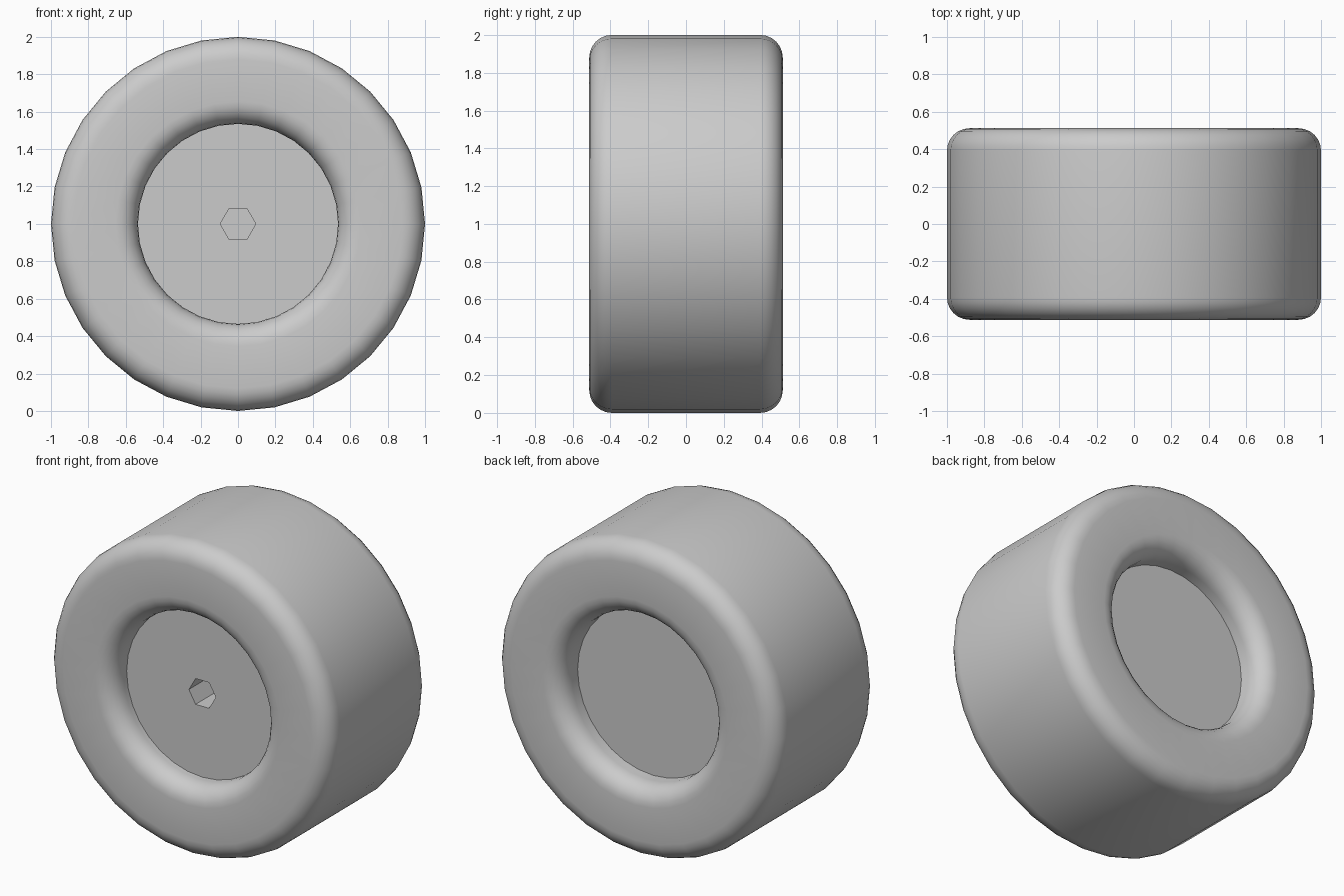
import bpy, bmesh
from math import cos, sin, pi, radians

SEGMENTS = 32
HALF_WIDTH = 0.512
OUTER, INNER, ROUND = 1.0, 0.535, 0.12
ROUND_STEPS = 6

if "Cube" in bpy.data.objects:
    bpy.data.objects.remove(bpy.data.objects["Cube"], do_unlink=True)

grey = bpy.data.materials.new("plain grey")
grey.use_nodes = True
colour = (0.6, 0.6, 0.6, 1)
grey.diffuse_color = colour
grey.node_tree.nodes["Principled BSDF"].inputs["Base Color"].default_value = colour


def make_object(name, bm):
    bmesh.ops.recalc_face_normals(bm, faces=bm.faces)
    mesh = bpy.data.meshes.new(name)
    bm.to_mesh(mesh)
    bm.free()
    mesh.materials.append(grey)
    obj = bpy.data.objects.new(name, mesh)
    bpy.context.collection.objects.link(obj)
    return obj


def lathe_ring(name, profile, sides):
    """Turn a closed (radius, y) profile around the wheel axle."""
    bm = bmesh.new()
    rings = []
    for i in range(sides):
        a = 2 * pi * i / sides
        rings.append([bm.verts.new((r * cos(a), y, 1 + r * sin(a))) for r, y in profile])
    n = len(profile)
    for i in range(sides):
        here, after = rings[i], rings[(i + 1) % sides]
        for j in range(n):
            k = (j + 1) % n
            bm.faces.new((here[j], here[k], after[k], after[j]))
    return make_object(name, bm)


def prism(name, radius, y0, y1, sides):
    """Solid prism along the axle."""
    bm = bmesh.new()
    ends = []
    for y in (y0, y1):
        ends.append([bm.verts.new((radius * cos(2 * pi * i / sides), y,
                                   1 + radius * sin(2 * pi * i / sides)))
                     for i in range(sides)])
        bm.faces.new(ends[-1])
    for i in range(sides):
        j = (i + 1) % sides
        bm.faces.new((ends[0][i], ends[0][j], ends[1][j], ends[1][i]))
    return make_object(name, bm)


def smooth(obj):
    bpy.ops.object.select_all(action="DESELECT")
    obj.select_set(True)
    bpy.context.view_layer.objects.active = obj
    bpy.ops.object.shade_smooth_by_angle(angle=radians(35))


# Tyre: thick ring whose four corners are rounded
corners = [(OUTER - ROUND, HALF_WIDTH - ROUND, 0),
           (INNER + ROUND, HALF_WIDTH - ROUND, 1),
           (INNER + ROUND, ROUND - HALF_WIDTH, 2),
           (OUTER - ROUND, ROUND - HALF_WIDTH, 3)]
profile = []
for r, y, quarter in corners:
    for s in range(ROUND_STEPS + 1):
        a = (quarter + s / ROUND_STEPS) * pi / 2
        profile.append((r + ROUND * cos(a), y + ROUND * sin(a)))
tyre = lathe_ring("tyre", profile, SEGMENTS)
smooth(tyre)

# Hub: solid disc sunk into both sides, with a hexagonal axle socket in front
hub = prism("hub", INNER + 0.008, -0.36, 0.33, SEGMENTS)
cutter = prism("socket_cutter", 0.095, -0.6, 0.1, 6)
cutter.hide_render = True
cut = hub.modifiers.new("socket", "BOOLEAN")
cut.operation = "DIFFERENCE"
cut.solver = "EXACT"
cut.object = cutter
bpy.context.view_layer.objects.active = hub
bpy.ops.object.modifier_apply(modifier=cut.name)
bpy.data.objects.remove(cutter, do_unlink=True)
smooth(hub)
